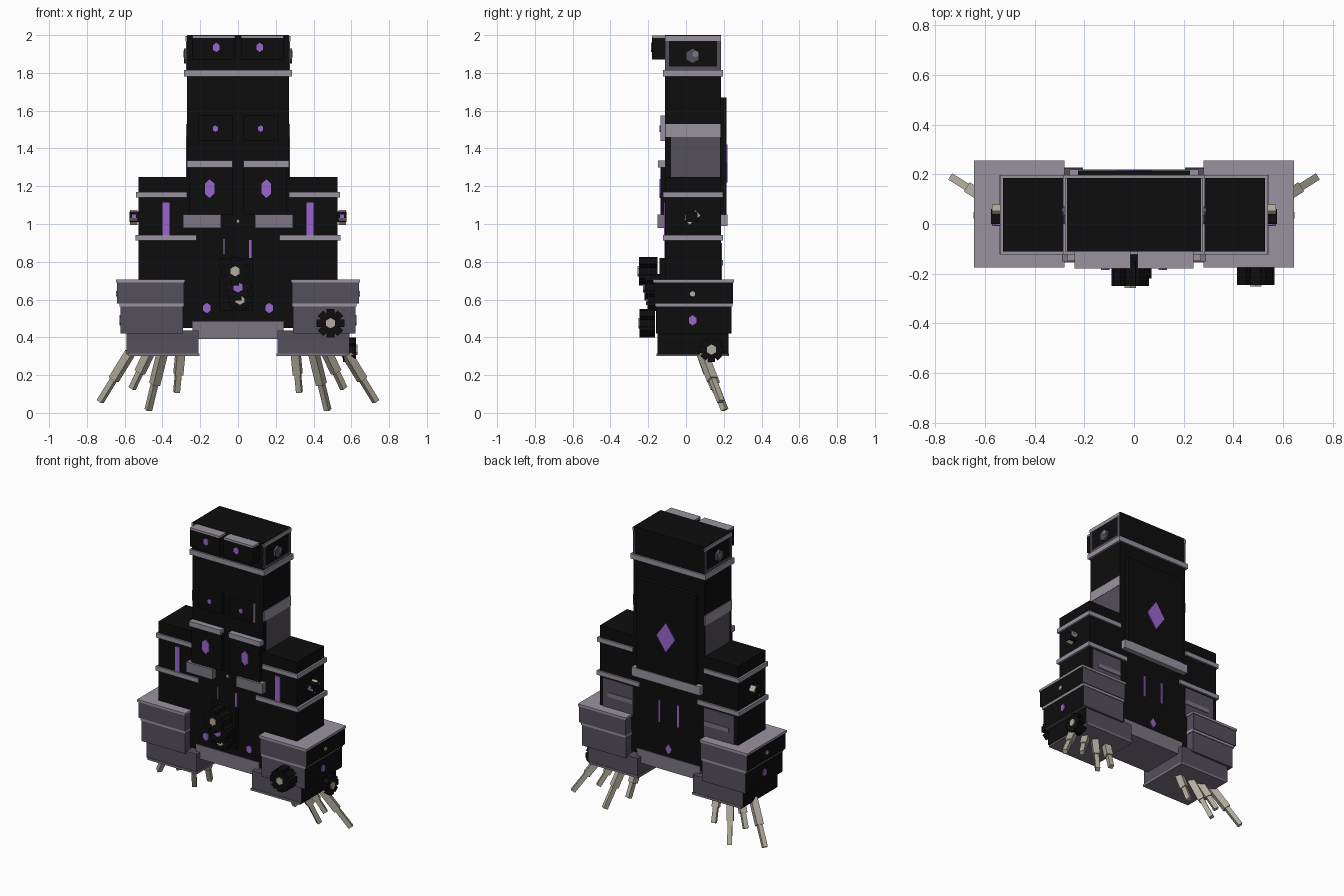
import bpy, math
from mathutils import Vector

if "Cube" in bpy.data.objects:
    bpy.data.objects.remove(bpy.data.objects["Cube"])


def material(name, rgb):
    m = bpy.data.materials.new(name)
    m.use_nodes = True
    m.diffuse_color = (*rgb, 1)
    m.node_tree.nodes["Principled BSDF"].inputs["Base Color"].default_value = (*rgb, 1)
    return m


BLACK = material("black stone", (0.004, 0.004, 0.004))
GREY = material("dark grey", (0.09, 0.08, 0.105))
TRIM = material("light grey trim", (0.32, 0.29, 0.35))
WORN = material("worn grey", (0.2, 0.18, 0.22))
PURPLE = material("glowing purple", (0.33, 0.13, 0.62))
BONE = material("bone", (0.45, 0.42, 0.34))


def box(name, x, y, z, mat, side=1, ends=None):
    """Box from ranges; side=-1 mirrors it; ends colours its outer x face."""
    lo, hi = sorted((x[0] * side, x[1] * side))
    bpy.ops.mesh.primitive_cube_add(size=1)
    o = bpy.context.object
    o.name = name
    for v in o.data.vertices:
        f = v.co + Vector((0.5, 0.5, 0.5))
        v.co = (lo + f.x * (hi - lo), y[0] + f.y * (y[1] - y[0]), z[0] + f.z * (z[1] - z[0]))
    o.data.materials.append(mat)
    if ends:
        o.data.materials.append(ends)
        for p in o.data.polygons:
            p.material_index = int(p.normal.x * side > 0.5)
    return o


def gem(name, pos, axis, w, h, mat, sides=4, depth=0.008):
    """Flat polygon plate facing along the axis, w wide and h tall."""
    bpy.ops.mesh.primitive_cylinder_add(vertices=sides, radius=0.5, depth=depth)
    o = bpy.context.object
    o.name = name
    step = math.pi / 4 if sides == 4 and w == h else 0
    for v in o.data.vertices:
        a, r = math.atan2(v.co.y, v.co.x) + step, 0.5
        u, t, n = r * math.cos(a) * w, r * math.sin(a) * h, v.co.z
        v.co = (n, u, t) if axis == "x" else (-u, n, t)
    o.data.materials.append(mat)
    o.location = pos
    return o


def rod(name, a, b, w, mat):
    a, b = Vector(a), Vector(b)
    bpy.ops.mesh.primitive_cube_add(size=1, location=(a + b) / 2)
    o = bpy.context.object
    o.name = name
    o.scale = (w, w, (b - a).length)
    o.rotation_euler = (b - a).to_track_quat("Z", "Y").to_euler()
    o.data.materials.append(mat)


def rosette(name, c, axis, r, depth, heart):
    """Spiky dark flower of crossed plates around a coloured heart."""
    for k in range(4):
        bpy.ops.mesh.primitive_cube_add(size=1, location=c)
        o = bpy.context.object
        o.name = name + "_petal"
        a = k * math.pi / 4
        o.scale = (depth, r * 2, r * 0.55) if axis == "x" else (r * 2, depth, r * 0.55)
        o.rotation_euler = (a, 0, 0) if axis == "x" else (0, a, 0)
        o.data.materials.append(BLACK)
    off = depth / 2 + 0.003
    pos = (c[0] + off, c[1], c[2]) if axis == "x" else (c[0], c[1] - off, c[2])
    gem(name + "_heart", pos, axis, 0.055, 0.055, heart, 6)


Y0, Y1 = -0.11, 0.185

# Central tower, base and bands
box("tower", (-0.27, 0.27), (Y0, Y1), (0.46, 2.0), BLACK)
box("lower_body", (-0.35, 0.35), (Y0, Y1 - 0.005), (0.45, 0.75), BLACK)
box("base_block", (-0.24, 0.24), (-0.115, 0.19), (0.39, 0.485), WORN)
box("head_band", (-0.285, 0.285), (-0.122, 0.197), (1.78, 1.815), TRIM)

# Back panel and painted marks
box("back_panel", (-0.225, 0.225), (0.18, 0.215), (1.04, 1.67), BLACK)
box("back_panel_trim", (-0.26, 0.26), (0.18, 0.22), (0.99, 1.05), TRIM)
gem("back_diamond", (0, 0.216, 1.32), "y", 0.14, 0.2, PURPLE)
gem("back_low_gem", (0, 0.187, 0.54), "y", 0.05, 0.07, PURPLE)

# Front centre marks
box("front_purple_line", (0.058, 0.072), (-0.115, -0.1), (0.77, 0.915), PURPLE)
box("front_grey_line", (-0.08, -0.068), (-0.115, -0.1), (0.84, 0.92), GREY)
gem("front_stud", (0, -0.114, 1.015), "y", 0.025, 0.025, BONE)
box("front_lower_plate", (-0.1, 0.08), (-0.14, -0.1), (0.54, 0.82), BLACK)

# Flowers, one cluster at the centre and two on the left leg
rosette("centre_flower", (0, -0.18, 0.665), "y", 0.07, 0.08, PURPLE)
rosette("upper_flower", (-0.015, -0.2, 0.75), "y", 0.075, 0.1, BONE)
rosette("lower_flower", (0.01, -0.17, 0.6), "y", 0.06, 0.07, BONE)
rosette("leg_flower", (0.49, -0.205, 0.475), "y", 0.075, 0.08, BONE)
rosette("side_flower", (0.59, 0.135, 0.335), "x", 0.065, 0.07, BONE)

for s in (-1, 1):
    # Head: brow plates, side frames and ears
    box("brow_plate", (0.015, 0.24), (-0.18, Y0), (1.87, 1.985), BLACK, s)
    box("brow_trim", (0.015, 0.24), (-0.18, Y0), (1.985, 1.998), TRIM, s)
    gem("eye", (0.115 * s, -0.182, 1.935), "y", 0.04, 0.05, PURPLE, 6)
    box("head_side_rim", (0.26, 0.277), (Y0, Y1), (1.97, 1.995), TRIM, s)
    box("head_side_rim_low", (0.26, 0.275), (Y0, Y1), (1.815, 1.835), GREY, s)
    for y in (Y0, Y1 - 0.02):
        box("head_side_post", (0.26, 0.275), (y, y + 0.02), (1.83, 1.97), GREY, s)
    gem("ear", (0.275 * s, 0.035, 1.89), "x", 0.08, 0.08, GREY, 6, 0.02)
    gem("ear_stud", (0.285 * s, 0.05, 1.9), "x", 0.035, 0.035, WORN, 6)

    # Tower side patches
    box("tower_side_patch", (0.26, 0.274), (-0.08, 0.18), (1.25, 1.46), GREY, s)
    box("tower_side_trim", (0.26, 0.276), (Y0 + 0.002, Y1 - 0.002), (1.46, 1.53), TRIM, s)

    # Front plates
    box("neck_plate", (0.03, 0.21), (-0.135, Y0), (1.44, 1.575), BLACK, s, TRIM)
    gem("neck_gem", (0.12 * s, -0.136, 1.505), "y", 0.03, 0.035, PURPLE, 6)
    box("chest_plate", (0.03, 0.26), (-0.135, Y0), (1.05, 1.31), BLACK, s)
    box("chest_plate_trim", (0.03, 0.27), (-0.148, Y0), (1.3, 1.335), TRIM, s)
    box("chest_lower_trim", (0.09, 0.29), (-0.15, Y0), (0.98, 1.05), WORN, s)
    gem("chest_gem", (0.15 * s, -0.136, 1.187), "y", 0.06, 0.1, PURPLE, 6)
    gem("belly_gem", (0.165 * s, -0.112, 0.555), "y", 0.045, 0.055, PURPLE, 6)
    box("back_line", (0.064, 0.078), (0.18, 0.19), (0.71, 0.86), PURPLE, s)

    # Side columns with bands
    box("side_column", (0.26, 0.527), (Y0, Y1), (0.6, 1.25), BLACK, s)
    box("column_upper_band", (0.27, 0.54), (-0.122, 0.197), (1.14, 1.17), TRIM, s)
    box("column_lower_band", (0.22, 0.542), (-0.122, 0.197), (0.912, 0.942), TRIM, s)
    box("column_purple_bar", (0.363, 0.4), (-0.116, -0.1), (0.94, 1.115), PURPLE, s)
    box("column_back_patch", (0.27, 0.5), (0.18, 0.19), (0.7, 0.9), GREY, s)
    box("column_back_ledge", (0.27, 0.46), (0.18, 0.195), (0.78, 0.81), WORN, s)
    rod("side_knob", (0.552 * s, 0.005, 1.01), (0.552 * s, 0.065, 1.06), 0.04, BONE)
    box("knob_mount", (0.52, 0.575), (0.0, 0.06), (1.01, 1.065), BLACK, s)
    gem("knob_light", (0.55 * s, -0.002, 1.04), "y", 0.03, 0.03, PURPLE)

    # Stepped legs: grey blocks with black outer faces
    box("leg_upper", (0.285, 0.64), (-0.17, 0.25), (0.58, 0.69), GREY, s, BLACK)
    box("leg_upper_trim", (0.28, 0.645), (-0.175, 0.255), (0.69, 0.706), TRIM, s)
    box("leg_middle", (0.29, 0.622), (-0.16, 0.24), (0.42, 0.565), GREY, s, BLACK)
    box("leg_middle_trim", (0.285, 0.628), (-0.165, 0.245), (0.563, 0.582), TRIM, s)
    box("leg_lower", (0.21, 0.59), (-0.15, 0.225), (0.31, 0.435), GREY, s, BLACK)
    box("leg_lower_trim", (0.205, 0.58), (-0.155, 0.228), (0.3, 0.314), WORN, s)
    gem("leg_stud", (0.642 * s, 0.035, 0.63), "x", 0.03, 0.03, BONE, 6)
    gem("leg_gem", (0.624 * s, 0.035, 0.49), "x", 0.045, 0.055, PURPLE, 6)

    # Bony toes, each with a thick root and a thin tip
    for x0, x1, z1, y1 in ((0.57, 0.73, 0.06, 0.185), (0.47, 0.56, 0.13, 0.15),
                           (0.4, 0.475, 0.015, 0.205), (0.305, 0.325, 0.11, 0.16)):
        root, tip = Vector((x0 * s, 0.085, 0.32)), Vector((x1 * s, y1, z1))
        mid = root.lerp(tip, 0.55)
        rod("toe_root", root, mid, 0.044, BONE)
        rod("toe_tip", mid, tip, 0.03, BONE)
